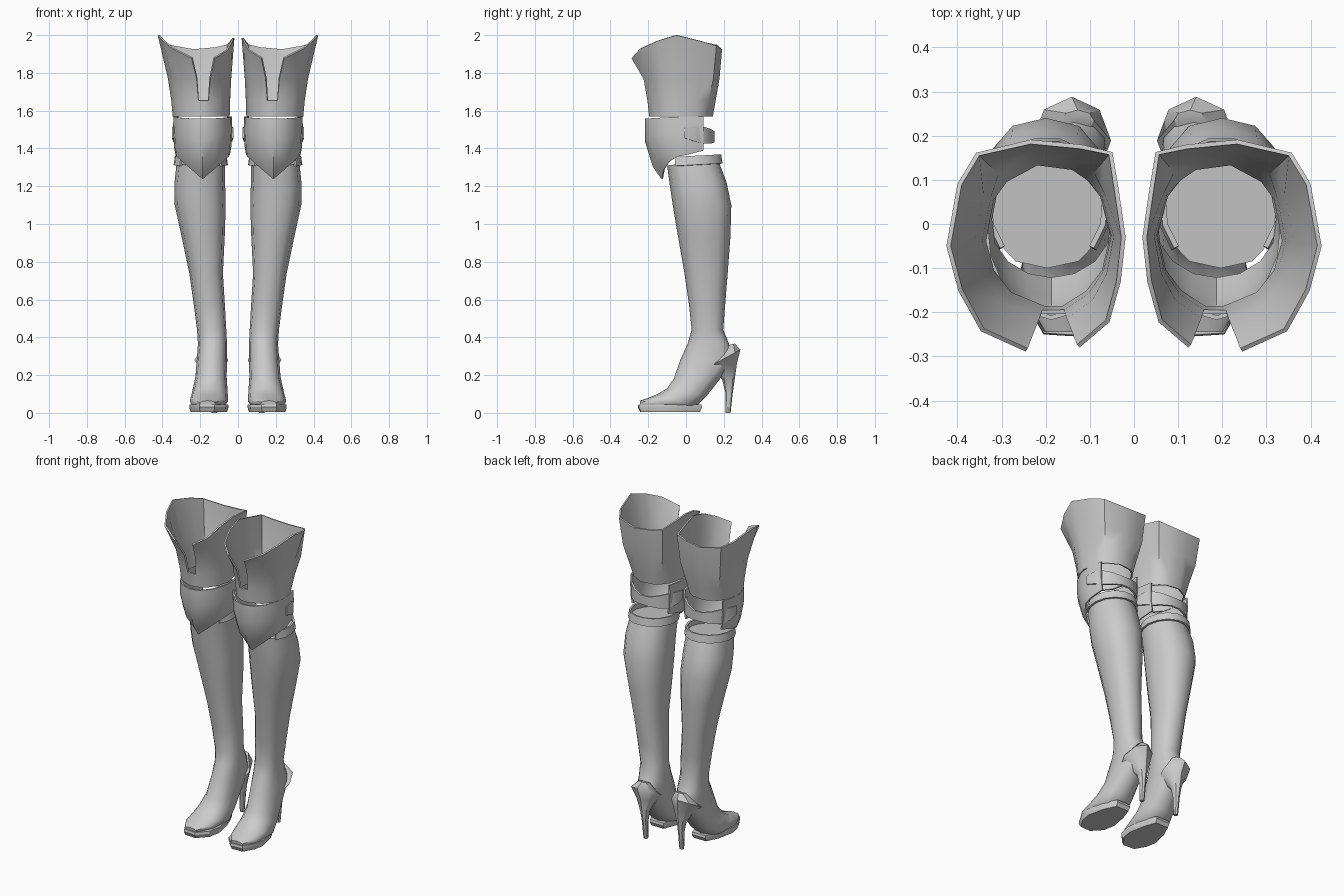
import bpy, bmesh, math
from mathutils import Vector

if "Cube" in bpy.data.objects:
    bpy.data.objects.remove(bpy.data.objects["Cube"])

grey = bpy.data.materials.new("boot_grey")
grey.diffuse_color = (0.6, 0.6, 0.6, 1)
grey.use_nodes = True
grey.node_tree.nodes["Principled BSDF"].inputs["Base Color"].default_value = grey.diffuse_color


def loft(name, rows, closed=True, caps=True, wall=0, angle=40, extra=()):
    """Skin rows of points, thicken, mirror to the other leg, smooth."""
    bm = bmesh.new()
    grid = [[bm.verts.new(p) for p in row] for row in rows]
    n = len(rows[0])
    for a, b in zip(grid, grid[1:]):
        for i in range(n if closed else n - 1):
            j = (i + 1) % n
            bm.faces.new((a[i], a[j], b[j], b[i]))
    for r in extra:   # close the seam of an open skin between two rows
        a, b = grid[r], grid[r + 1]
        bm.faces.new((a[-1], a[0], b[0], b[-1]))
    if closed and caps:
        bm.faces.new(grid[0])
        bm.faces.new(grid[-1])
    bmesh.ops.recalc_face_normals(bm, faces=bm.faces)
    mesh = bpy.data.meshes.new(name)
    bm.to_mesh(mesh)
    bm.free()
    ob = bpy.data.objects.new(name, mesh)
    bpy.context.collection.objects.link(ob)
    mesh.materials.append(grey)
    bpy.ops.object.select_all(action='DESELECT')
    ob.select_set(True)
    bpy.context.view_layer.objects.active = ob
    if wall:
        m = ob.modifiers.new("wall", 'SOLIDIFY')
        m.thickness, m.offset = wall, 0
        bpy.ops.object.modifier_apply(modifier="wall")
    ob.modifiers.new("pair", 'MIRROR').use_clip = False
    bpy.ops.object.modifier_apply(modifier="pair")
    bpy.ops.object.shade_smooth_by_angle(angle=math.radians(angle))
    return ob


def ring(front, back, x0, x1, n=12, power=0.85):
    """Tilted rounded section from a front (y, z) to a back (y, z)."""
    f, b = Vector(front), Vector(back)
    pts = []
    for i in range(n):
        t = 2 * math.pi * i / n
        c, s = math.cos(t), math.sin(t)
        c = math.copysign(abs(c) ** power, c)
        s = math.copysign(abs(s) ** power, s)
        yz = f.lerp(b, (1 + s) / 2)
        pts.append(((x0 + x1) / 2 + c * (x1 - x0) / 2, yz.x, yz.y))
    return pts


def arc(a0, a1, n, place):
    """Points for angles measured from the front, in degrees."""
    return [place(math.radians(a0 + (a1 - a0) * i / (n - 1))) for i in range(n)]


# Calf and foot in one skin, knee to toe
loft("calf_and_foot", [ring(*r) for r in (
    ((-.10, 1.31), (.17, 1.34), .068, .325),
    ((-.085, 1.2), (.215, 1.22), .068, .337),
    ((-.07, 1.1), (.24, 1.1), .065, .335),
    ((-.045, .95), (.235, .93), .07, .30),
    ((-.01, .75), (.22, .73), .08, .258),
    ((.015, .58), (.208, .58), .07, .235),
    ((.03, .44), (.197, .44), .062, .217),
    ((.01, .37), (.23, .36), .058, .212),
    ((-.03, .28), (.265, .29), .058, .218),
    ((-.065, .18), (.20, .205), .06, .225),
    ((-.10, .13), (.11, .09), .055, .243),
    ((-.15, .10), (.05, .03), .052, .255),
    ((-.20, .08), (-.10, .02), .068, .25),
    ((-.245, .065), (-.24, .025), .12, .205))], angle=50)

# Flat platform sole
outline = [(.10, .085), (.195, .085), (.235, .0), (.258, -.11), (.245, -.18),
           (.205, -.25), (.125, -.255), (.065, -.19), (.05, -.11), (.07, .0)]
loft("sole", [[(.155 + (x - .155) * k, -.085 + (y + .085) * k, z)
               for x, y in outline]
              for z, k in ((.006, .93), (.03, 1), (.045, .98))], angle=30)

# Heel cup running down into the stiletto
loft("heel", [ring(*r, n=8, power=1) for r in (
    ((.21, .355), (.258, .367), .09, .165),
    ((.09, .225), (.288, .335), .052, .23),
    ((.14, .21), (.27, .265), .072, .19),
    ((.19, .18), (.257, .17), .10, .155),
    ((.208, .11), (.248, .11), .108, .145),
    ((.208, 0), (.236, 0), .112, .14))])

# Flared thigh cuff, open at the front notch
rim = [(.243, -.285, 1.88), (.343, -.24, 1.93), (.393, -.15, 1.97),
       (.42, -.05, 2.0), (.395, .09, 1.965), (.354, .158, 1.945),
       (.234, .186, 1.925), (.12, .175, 1.935), (.053, .16, 1.95),
       (.04, .08, 1.965), (.024, -.03, 1.985), (.035, -.13, 1.965),
       (.06, -.22, 1.92), (.126, -.276, 1.88)]


def thigh_row(level):
    row = []
    for x, y, z in rim:
        a = math.atan2((y + .03) / .215, (x - .2) / .2)
        if abs(x - .185) < .06 and y < -.2:
            bx, by = (.205 if x > .18 else .16), -.19
        else:
            bx, by = .195 + .146 * math.cos(a), -.025 + .165 * math.sin(a)
        k = level[1] if y < .12 else level[2]
        zz = z if level[0] is None else level[0]
        row.append((bx + (x - bx) * k, by + (y - by) * k, zz))
    return row


loft("thigh_cuff", [thigh_row(v) for v in (
    (1.57, 0, 0), (1.655, .1, .3), (1.77, .32, .72), (None, 1, 1))],
    closed=False, wall=.01, extra=(0,), angle=45)


# Knee guard with a pointed lower edge
def guard_row(t, kx, ky):
    def place(a):
        low = 1.24 + .125 * abs(math.sin(a))
        if abs(a) > math.pi / 2:
            low = 1.365 + .05 * (abs(a) - math.pi / 2)
        c = math.cos(a)
        return (.187 + .152 * kx * math.sin(a),
                -.005 - .207 * c * (ky if c > 0 else 1),
                1.57 + (low - 1.57) * t - .012 * max(c, 0) * (1 - t))
    return arc(-118, 118, 11, place)


loft("knee_guard", [guard_row(*r) for r in (
    (0, .99, 1), (.38, 1, 1), (.8, .97, .8), (1, .92, .58))],
    closed=False, wall=.01, angle=40)


# Strap behind the knee, narrowing at its ends
def strap_row(side):
    def place(a):
        c = math.cos(a)
        mid = 1.483 - .022 * max(-c, 0)
        half = .028 + .022 * math.sin(a) ** 2 * max(-c, 0) * 2
        return (.187 + .157 * math.sin(a), .005 + .143 * -c, mid + side * half)
    return arc(85, 275, 10, place)


loft("knee_strap", [strap_row(1), strap_row(-1)], closed=False, wall=.012)


# Narrow band around the top of the calf
def band_row(k, z):
    return arc(50, 310, 12, lambda a: (.197 + .136 * k * math.sin(a),
                                       .04 - .148 * k * math.cos(a),
                                       z - .008 * math.cos(a)))


loft("calf_band", [band_row(.97, 1.36), band_row(1.02, 1.312)],
     closed=False, wall=.012)
